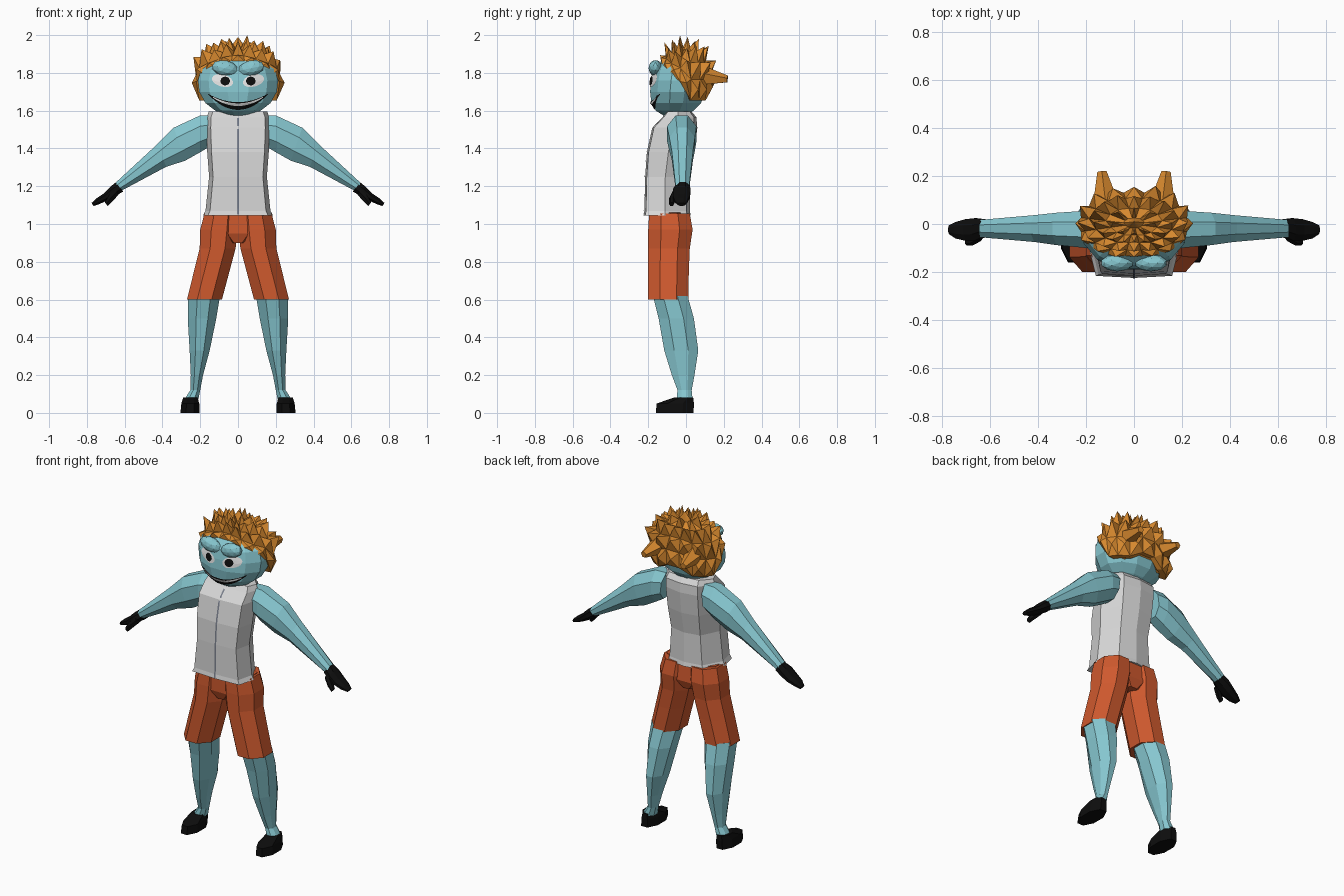
import bpy, bmesh, math, random
from mathutils import Vector, Matrix
from mathutils.bvhtree import BVHTree

random.seed(4)
cube = bpy.data.objects.get("Cube")
if cube:
    bpy.data.objects.remove(cube, do_unlink=True)


def material(name, r, g, b):
    m = bpy.data.materials.new(name)
    m.use_nodes = True
    m.diffuse_color = (r, g, b, 1)
    bsdf = m.node_tree.nodes["Principled BSDF"]
    bsdf.inputs["Base Color"].default_value = (r, g, b, 1)
    bsdf.inputs["Roughness"].default_value = 0.9
    return m


SKIN = material("teal skin", .24, .57, .63)
VEST = material("pale grey cloth", .68, .68, .68)
SHORTS = material("rust cloth", .62, .10, .027)
HAIR = material("orange hair", .68, .25, .028)
BLACK = material("black", .004, .004, .004)
WHITE = material("white", .85, .85, .85)
ZIP = material("slate zip", .2, .22, .27)

SIDES = (("left_", 1), ("right_", -1))


def finish(name, bm, mat):
    me = bpy.data.meshes.new(name)
    bm.to_mesh(me)
    bm.free()
    me.materials.append(mat)
    ob = bpy.data.objects.new(name, me)
    bpy.context.collection.objects.link(ob)
    return ob


def make(name, verts, faces, mat, side=1, closed=True):
    bm = bmesh.new()
    vs = [bm.verts.new((x * side, y, z)) for x, y, z in verts]
    for f in faces:
        bm.faces.new([vs[i] for i in (f if side > 0 else f[::-1])])
    if closed:
        bmesh.ops.recalc_face_normals(bm, faces=bm.faces)
    return finish(name, bm, mat)


def polygon(n):
    # regular cross-section whose flats touch the unit square
    k = 1 / math.cos(math.pi / n)
    angles = [(i + .5) * math.tau / n for i in range(n)]
    return [(k * math.cos(a), k * math.sin(a)) for a in angles]


def loft(name, sections, mat, shape=polygon(8), side=1):
    """Each section spans two x,z points and a y range."""
    verts, faces, n = [], [], len(shape)
    for px, pz, qx, qz, y0, y1 in sections:
        for u, v in shape:
            verts.append(((px + qx) / 2 + u * (qx - px) / 2,
                          (y0 + y1) / 2 + v * (y1 - y0) / 2,
                          (pz + qz) / 2 + u * (qz - pz) / 2))
    for r in range(len(sections) - 1):
        for i in range(n):
            j = (i + 1) % n
            faces.append((r * n + i, r * n + j, r * n + n + j, r * n + n + i))
    faces += [tuple(range(n)), tuple(range(len(verts) - n, len(verts)))]
    return make(name, verts, faces, mat, side)


def upright(levels):
    return [(x0, z, x1, z, y0, y1) for z, x0, x1, y0, y1 in levels]


def centred(levels):
    return upright([(z, -w, w, y0, y1) for z, w, y0, y1 in levels])


def patch(name, ob, x0, x1, lower, upper, mat, lift, cols=12, rows=3, side=1):
    """Thin sheet laid on the front of ob between two edge curves of t in -1..1."""
    tree = BVHTree.FromPolygons([v.co for v in ob.data.vertices],
                                [p.vertices[:] for p in ob.data.polygons])
    verts, faces = [], []
    for c in range(cols + 1):
        t = (2 * c / cols - 1) * .99
        x = (x0 + x1) / 2 + t * (x1 - x0) / 2
        for r in range(rows + 1):
            z = lower(t) + (upper(t) - lower(t)) * r / rows
            hit = tree.ray_cast(Vector((x, -1, z)), Vector((0, 1, 0)))[0]
            verts.append((x, (hit.y if hit else -.1) - lift, z))
    n = rows + 1
    for c in range(cols):
        for r in range(rows):
            a = c * n + r
            faces.append((a, a + n, a + n + 1, a + 1))
    return make(name, verts, faces, mat, side, closed=False)


# Torso: sleeveless vest with front zip, and neck
vest_shape = [(1, -.1), (.64, .85), (0, 1), (-.64, .85),
              (-1, -.1), (-.86, -.93), (0, -1), (.86, -.93)]
vest = loft("vest", centred([
    (1.045, .185, -.225, .025), (1.07, .172, -.22, .02), (1.25, .153, -.216, .02),
    (1.38, .163, -.207, .045), (1.51, .168, -.178, .06), (1.565, .166, -.125, .055),
    (1.595, .155, -.1, .03)]), VEST, vest_shape)
patch("vest_zip", vest, -.005, .005, lambda t: 1.05, lambda t: 1.56, ZIP, .003, 2, 16)
loft("neck", centred([(1.5, .07, -.09, .03), (1.66, .07, -.1, .03)]), SKIN)

# Pelvis joining the two trouser legs
loft("shorts_seat", centred([(.9, .05, -.17, .0), (.95, .14, -.19, .02),
                             (1.06, .165, -.19, .01)]), SHORTS)

for label, s in SIDES:
    # Shorts, legs and shoes
    loft(label + "shorts_leg", upright([
        (.6, .085, .27, -.2, .012), (.75, .045, .233, -.2, .015),
        (.87, .013, .203, -.2, .02), (.97, 0, .2, -.2, .035),
        (1.055, 0, .178, -.195, .02)]), SHORTS, side=s)
    loft(label + "leg", upright([
        (.07, .21, .285, -.05, .035), (.12, .2, .252, -.045, .03),
        (.2, .185, .25, -.075, .045), (.33, .15, .256, -.115, .065),
        (.5, .115, .266, -.145, .042), (.62, .095, .264, -.175, .008)]), SKIN, side=s)
    loft(label + "shoe", upright([
        (0, .205, .305, -.16, .04), (.05, .205, .3, -.155, .042),
        (.082, .215, .29, -.06, .038)]), BLACK, side=s)

    # Arms slope down and out to the hands
    loft(label + "arm", [
        (.15, 1.41, .13, 1.575, -.09, .045), (.2, 1.38, .2, 1.575, -.1, .055),
        (.28, 1.335, .34, 1.51, -.088, .047), (.38, 1.303, .43, 1.42, -.075, .037),
        (.625, 1.172, .652, 1.215, -.055, .017)], SKIN, side=s)
    loft(label + "palm", [
        (.608, 1.172, .645, 1.222, -.055, .02), (.645, 1.15, .675, 1.198, -.07, .024),
        (.69, 1.125, .71, 1.162, -.07, .02), (.735, 1.105, .75, 1.135, -.06, .008),
        (.765, 1.095, .775, 1.112, -.042, -.005)], BLACK, side=s)
    loft(label + "thumb", [
        (.632, 1.155, .65, 1.185, -.07, -.035), (.665, 1.12, .685, 1.15, -.088, -.055),
        (.69, 1.095, .705, 1.115, -.088, -.065)], BLACK, polygon(6), s)

# Head
head = loft("head", centred([
    (1.575, .06, -.12, .0), (1.6, .12, -.16, .04), (1.64, .172, -.183, .08),
    (1.7, .206, -.19, .098), (1.76, .212, -.185, .105), (1.82, .195, -.172, .105),
    (1.88, .14, -.115, .075), (1.91, .05, -.05, .03)]), SKIN, polygon(12))


# Grinning mouth with a row of teeth
def mouth_low(t):
    return 1.604 + .084 * t * t


def mouth_high(t):
    return 1.645 + .045 * t * t


def between(f, reach):
    return lambda t: mouth_low(t * reach) * (1 - f) + mouth_high(t * reach) * f


patch("mouth", head, -.16, .16, mouth_low, mouth_high, BLACK, .004, 16)
patch("teeth", head, -.135, .135, between(.5, .84), between(.85, .84), WHITE, .007, 16)


def arch(t):
    return math.sqrt(max(0, 1 - t * t))


# Eyes under heavy lids
for label, s in SIDES:
    patch(label + "eye", head, .026, .138, lambda t: 1.757 - .03 * arch(t) + .01 * t,
          lambda t: 1.76 + .032 * arch(t) + .01 * t, WHITE, .004, side=s)
    patch(label + "iris", head, .043, .093, lambda t: 1.757 - .023 * arch(t),
          lambda t: 1.757 + .023 * arch(t), BLACK, .007, side=s)
    bm = bmesh.new()
    place = (Matrix.Translation((s * .07, -.162, 1.825))
             @ Matrix.Rotation(-s * .2, 4, "Y") @ Matrix.Diagonal((.07, .036, .042, 1)))
    bmesh.ops.create_icosphere(bm, subdivisions=2, radius=1, matrix=place)
    finish(label + "brow", bm, SKIN)


# Hair: a dome whose panels are drawn out into spikes
def hairline(a):
    x, y = math.cos(a), math.sin(a)
    if y < -.5:
        return 1.765 + .1 * (1 - x * x)
    if y < -.1:
        return 1.755
    return 1.655 + .04 * (abs(x) < .3)


def dome_point(a, t, shrink=1):
    low, mid, height = hairline(a), 1.76, .175
    z = low + (mid + height - low) * math.sin(t * math.pi / 2)
    if z > mid:
        k = math.sqrt(max(0, 1 - ((z - mid) / height) ** 2))
    else:
        k = 1 - (mid - z) * .7
    depth = .135 if math.sin(a) > 0 else .165
    return (.226 * k * shrink * math.cos(a), depth * k * shrink * math.sin(a), z)


cols, bands = 16, (0, .26, .5, .72, .9)
bm = bmesh.new()
angles = [(i + .5) * math.tau / cols for i in range(cols)]
rings = [[bm.verts.new(dome_point(a, 0, .8)) for a in angles]]
rings += [[bm.verts.new(dome_point(a, t)) for a in angles] for t in bands]
spikes = []
for r in range(len(rings) - 1):
    for i in range(cols):
        j = (i + 1) % cols
        f = bm.faces.new((rings[r][i], rings[r][j], rings[r + 1][j], rings[r + 1][i]))
        if r > 0 and (r < 4 or i % 2):
            spikes.append((f, r))
bm.faces.new(rings[0][::-1])
spikes.append((bm.faces.new(rings[-1]), 4))
bmesh.ops.recalc_face_normals(bm, faces=bm.faces)
bm.normal_update()
for f, r in spikes:
    lift = .15 if r == 1 else .75
    aim = (f.normal + Vector((0, .1, lift))).normalized()
    tip = bmesh.ops.poke(bm, faces=[f])["verts"][0]
    tip.co += aim * random.uniform(.6, 1) * (.035 if r == 1 else .075)
    tip.co.z = min(tip.co.z, 2)
# Two swept tufts at the back
for label, s in SIDES:
    aim = Vector((s * .12, 1, -.12)).normalized()
    place = (Matrix.Translation((s * .125, .145, 1.775))
             @ aim.to_track_quat("Z", "Y").to_matrix().to_4x4())
    bmesh.ops.create_cone(bm, cap_ends=True, segments=5, radius1=.06, radius2=.02,
                          depth=.15, matrix=place)
finish("spiky_hair", bm, HAIR)
